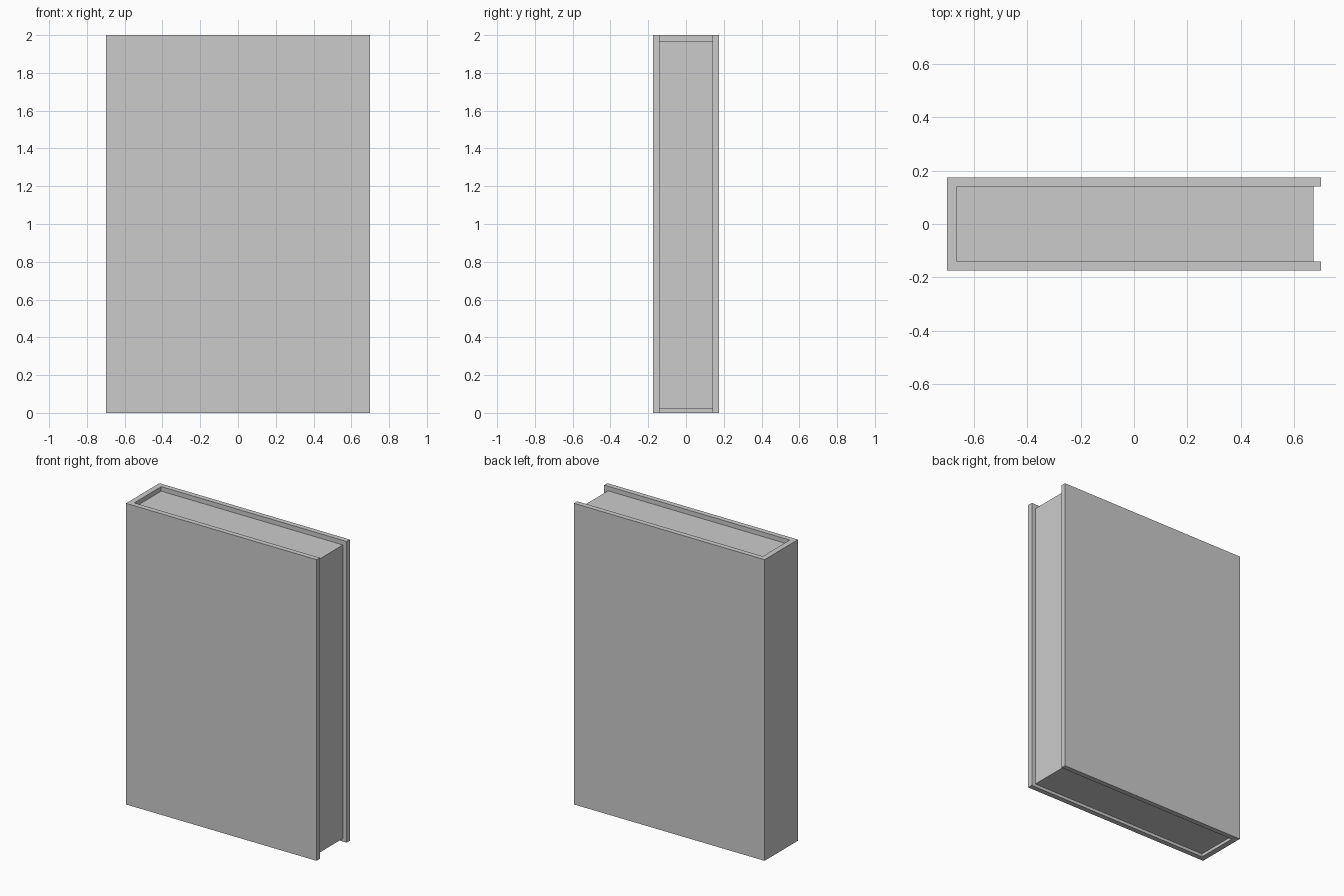
import bpy
import bmesh

if "Cube" in bpy.data.objects:
    bpy.data.objects.remove(bpy.data.objects["Cube"])


def prism(name, outline, z0, z1):
    """Extrude a flat XY outline from z0 up to z1."""
    bm = bmesh.new()
    base = bm.faces.new([bm.verts.new((x, y, z0)) for x, y in outline])
    top = bmesh.ops.extrude_face_region(bm, geom=[base])["geom"]
    verts = [v for v in top if isinstance(v, bmesh.types.BMVert)]
    bmesh.ops.translate(bm, verts=verts, vec=(0, 0, z1 - z0))
    bmesh.ops.recalc_face_normals(bm, faces=bm.faces)
    mesh = bpy.data.meshes.new(name)
    bm.to_mesh(mesh)
    bm.free()
    obj = bpy.data.objects.new(name, mesh)
    bpy.context.collection.objects.link(obj)
    return obj


HALF_W, HALF_T = 0.70, 0.175       # outer cover
SPINE_X, INNER_T = -0.663, 0.141   # inside faces of spine and boards
PAGE_X = 0.672                     # fore edge of the pages

# Cover: U-shaped section with the spine on -x
half = [(SPINE_X, INNER_T), (HALF_W, INNER_T),
        (HALF_W, HALF_T), (-HALF_W, HALF_T)]
prism("book_cover", half + [(x, -y) for x, y in reversed(half)], 0.0, 2.0)

# Page block, recessed at top, bottom and fore edge
prism("page_block", [(SPINE_X, -INNER_T), (PAGE_X, -INNER_T),
                     (PAGE_X, INNER_T), (SPINE_X, INNER_T)], 0.02, 1.97)
